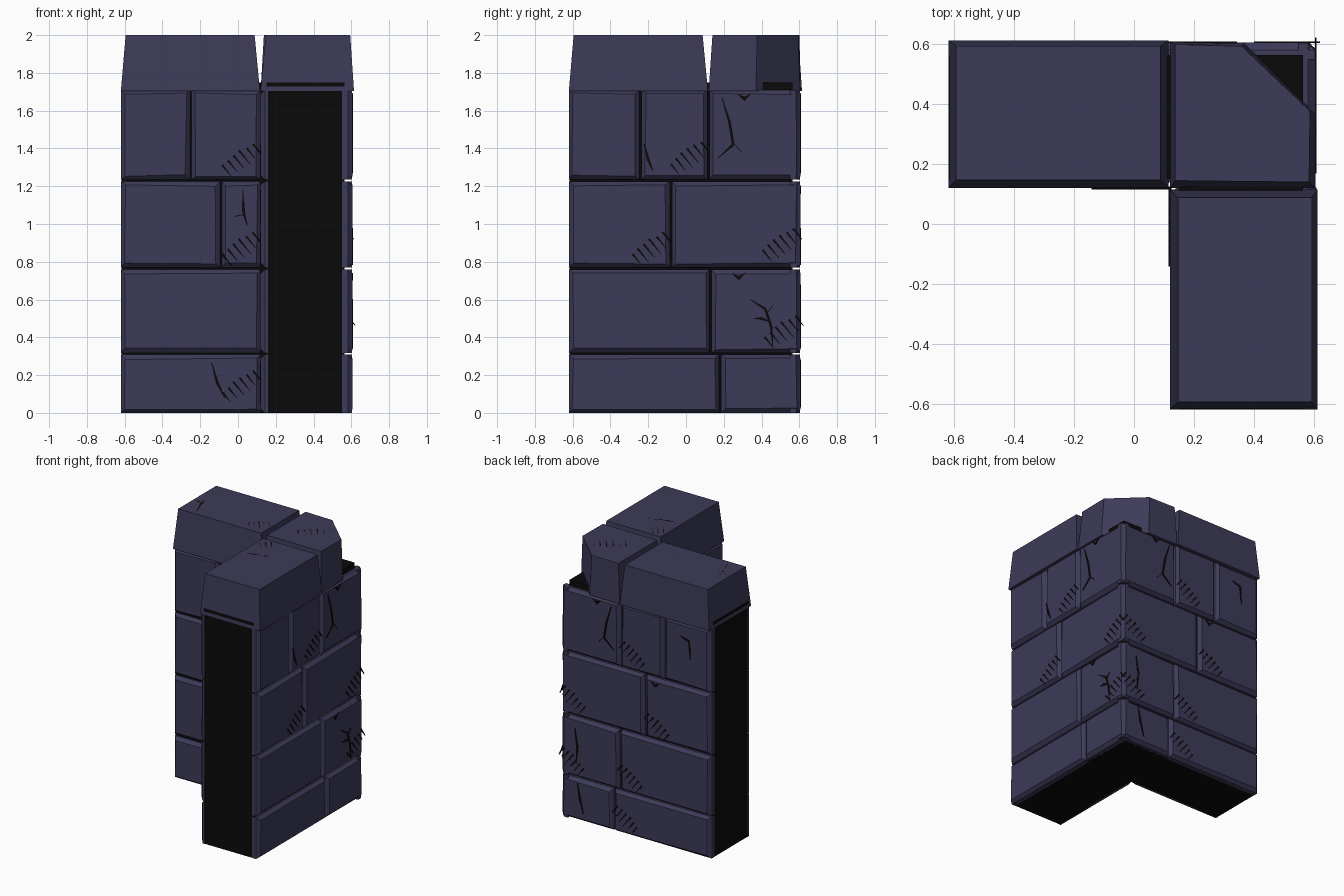
import bpy, bmesh, math, random

if "Cube" in bpy.data.objects:
    bpy.data.objects.remove(bpy.data.objects["Cube"])

random.seed(4)


def material(name, col):
    m = bpy.data.materials.new(name)
    m.diffuse_color = (*col, 1)
    m.use_nodes = True
    m.node_tree.nodes["Principled BSDF"].inputs["Base Color"].default_value = m.diffuse_color
    return m


STONE = material("slate stone", (0.046, 0.043, 0.098))
BLACK = material("black mortar", (0.003, 0.003, 0.003))


# The two arms mirror each other across the diagonal: a runs along, b across
def back_arm(a, b, z):
    return (a, b, z)


def side_arm(a, b, z):
    return (b, a, z)


ARMS = (("back", back_arm), ("side", side_arm))


def loft(bm, rings):
    """Closed solid through rings that have equal point counts."""
    vs = [[bm.verts.new(p) for p in r] for r in rings]
    n = len(vs[0])
    bm.faces.new(vs[0])
    bm.faces.new(vs[-1])
    for r, s in zip(vs, vs[1:]):
        for i in range(n):
            j = (i + 1) % n
            bm.faces.new((r[i], r[j], s[j], s[i]))


def finish(bm, name, mat):
    bmesh.ops.recalc_face_normals(bm, faces=bm.faces)
    me = bpy.data.meshes.new(name)
    bm.to_mesh(me)
    bm.free()
    me.materials.append(mat)
    ob = bpy.data.objects.new(name, me)
    bpy.context.collection.objects.link(ob)


def rect(x0, x1, y0, y1):
    return [(x0, y0), (x1, y0), (x1, y1), (x0, y1)]


# L-shaped mortar core
bm = bmesh.new()
core = [(-.618, .15), (.15, .15), (.15, -.618), (.565, -.618),
        (.565, .565), (-.618, .565)]
loft(bm, [[(x, y, z) for x, y in core] for z in (0, 1.75)])
finish(bm, "mortar_core", BLACK)

# Brick courses: z range, outer joints, inner joints
END, OUT, INN = -.62, .606, .12
COURSES = [((0, .308), [.18], []),
           ((.318, .76), [.13], []),
           ((.77, 1.225), [-.08], [-.09]),
           ((1.235, 1.71), [-.24, .12], [-.25])]


def brick(bm, f, a0, a1, z0, z1, depths):
    """Slab with a chamfered face; depths are back, shoulder and face."""
    rings = []
    for b, inset in zip(depths, (0, 0, .021)):
        ring = []
        for a, z in rect(a0 + inset, a1 - inset, z0 + inset, z1 - inset):
            j = .005 if inset else 0
            ring.append(f(a + random.uniform(-j, j), b, z + random.uniform(-j, j)))
        rings.append(ring)
    loft(bm, rings)


for arm, f in ARMS:
    for side, end, depths in (("outer", .604, (.55, .582, OUT)),
                              ("inner", INN, (.16, .142, INN))):
        bm = bmesh.new()
        for (z0, z1), outer, inner in COURSES:
            cuts = [END] + (outer if side == "outer" else inner) + [end]
            for i, (a0, a1) in enumerate(zip(cuts, cuts[1:])):
                g0 = .005 if i else 0
                g1 = .005 if i < len(cuts) - 2 else 0
                brick(bm, f, a0 + g0, a1 - g1, z0, z1, depths)
        finish(bm, f"{arm}_{side}_bricks", STONE)

# Tapered capstones on the arms
for arm, f in ARMS:
    bm = bmesh.new()
    loft(bm, [[f(a, b, 1.705) for a, b in rect(-.62, .116, .12, .614)],
              [f(a, b, 2) for a, b in rect(-.595, .088, .147, .594)]])
    finish(bm, f"{arm}_capstone", STONE)

# Corner capstone with its outer corner knocked off
bm = bmesh.new()
loft(bm, [[(x, y, 1.705) for x, y in
           [(.12, .12), (.604, .12), (.604, .37), (.37, .604), (.12, .608)]],
          [(x, y, 2) for x, y in
           [(.137, .145), (.585, .14), (.588, .377), (.36, .594), (.137, .6)]]])
finish(bm, "corner_capstone", STONE)


# Painted scratches: thin tapered plates, place(u, v, h) sets the surface
def plate(bm, place, pts):
    loft(bm, [[place(u, v, h) for u, v in pts] for h in (-.002, .004)])


def stroke(bm, place, p, q, w0, w1):
    dx, dy = q[0] - p[0], q[1] - p[1]
    d = math.hypot(dx, dy)
    nx, ny = -dy / d / 2, dx / d / 2
    plate(bm, place, [(p[0] + nx * w0, p[1] + ny * w0), (q[0] + nx * w1, q[1] + ny * w1),
                      (q[0] - nx * w1, q[1] - ny * w1), (p[0] - nx * w0, p[1] - ny * w0)])


def hatch(bm, place, u, v, n=6, s=1.0):
    for i in range(n):
        t = i - (n - 1) / 2
        cu, cv = u + t * .032 * s, v + t * .023 * s
        h = (.05 - .006 * abs(t)) * s * random.uniform(.85, 1.1)
        stroke(bm, place, (cu - h * .65, cv + h * .8), (cu + h * .65, cv - h * .8), .012, .003)


def crack(bm, place, pts):
    n = len(pts) - 1
    for i in range(n):
        w = [.004 + .012 * math.sin(math.pi * k / n) for k in (i, i + 1)]
        stroke(bm, place, pts[i], pts[i + 1], *w)


def chip(bm, place, u, v):
    plate(bm, place, [(u - .04, v + .02), (u, v - .02), (u + .035, v + .02), (u, v + .005)])


for arm, f in ARMS:
    outer = lambda u, v, h, f=f: f(u, OUT + h, v)
    inner = lambda u, v, h, f=f: f(u, INN - h, v)

    # Outer face marks
    bm = bmesh.new()
    spots = [(.02, 1.35), (-.18, .87), (.51, .89), (.52, .43)]
    if arm == "back":
        spots += [(.04, .43), (.08, .11)]
        crack(bm, outer, [(.49, .68), (.47, .55), (.48, .42)])
        crack(bm, outer, [(.47, .28), (.45, .17), (.42, .06)])
        crack(bm, outer, [(-.38, 1.6), (-.45, 1.58), (-.46, 1.45)])
        chip(bm, outer, -.17, 1.18)
    else:
        crack(bm, outer, [(-.22, 1.42), (-.2, 1.34), (-.175, 1.28)])
        crack(bm, outer, [(.34, .6), (.42, .55), (.45, .46), (.46, .35)])
        crack(bm, outer, [(.36, .5), (.4, .5), (.45, .48)])
        crack(bm, outer, [(.43, .53), (.46, .57)])
        chip(bm, outer, .28, .72)
    crack(bm, outer, [(.19, 1.67), (.23, 1.54), (.25, 1.42), (.17, 1.35)])
    crack(bm, outer, [(.25, 1.43), (.295, 1.38)])
    chip(bm, outer, .31, 1.67)
    for u, v in spots:
        hatch(bm, outer, u, v)
    finish(bm, f"{arm}_outer_scratches", BLACK)

    # Inner face marks
    bm = bmesh.new()
    for u, v in [(.02, 1.34), (.02, .87), (.02, .14)]:
        hatch(bm, inner, u, v)
    crack(bm, inner, [(.025, 1.18), (.03, 1.06), (.05, .99)])
    crack(bm, inner, [(-.02, 1.04), (.035, 1.05)])
    crack(bm, inner, [(-.14, .27), (-.11, .16), (-.07, .08)])
    finish(bm, f"{arm}_inner_scratches", BLACK)

# Marks on the capstone tops
top = lambda u, v, h: (u, v, 1.997 + h * .75)
bm = bmesh.new()
hatch(bm, top, .37, .37, 6, 1.1)
hatch(bm, top, .0, .25, 5, .9)
hatch(bm, top, .24, .02, 4, .95)
crack(bm, top, [(-.535, .4), (-.51, .29), (-.47, .18)])
crack(bm, top, [(-.58, .33), (-.55, .32), (-.515, .31)])
crack(bm, top, [(.17, -.2), (.22, -.16), (.31, -.14), (.38, -.1)])
finish(bm, "capstone_scratches", BLACK)
